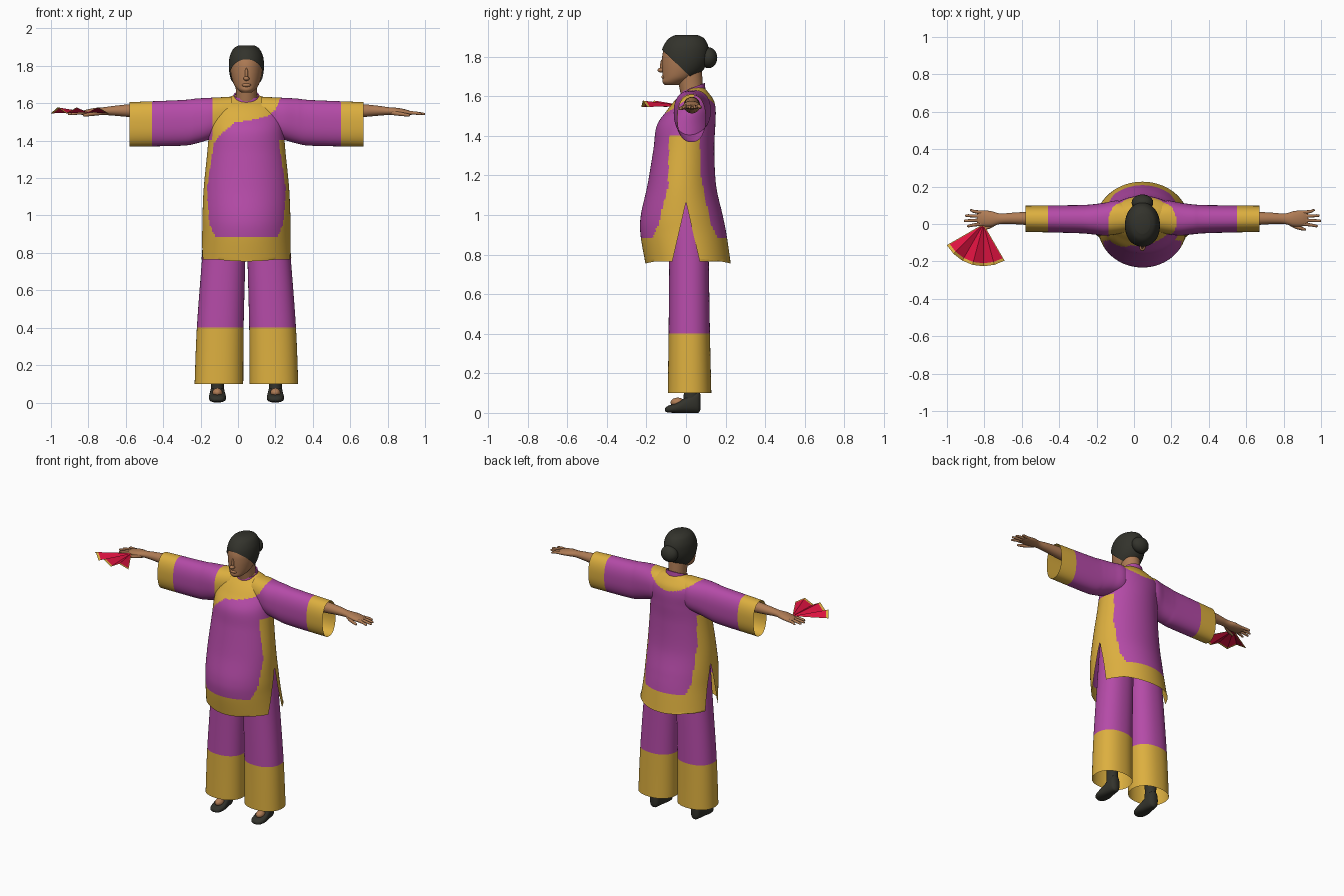
import bpy, bmesh, math
from mathutils import Vector

if "Cube" in bpy.data.objects:
    bpy.data.objects.remove(bpy.data.objects["Cube"])

CX = 0.045  # body axis; the fan makes the figure asymmetric


def material(name, rgb):
    m = bpy.data.materials.new(name)
    m.use_nodes = True
    m.diffuse_color = (*rgb, 1)
    m.node_tree.nodes["Principled BSDF"].inputs["Base Color"].default_value = (*rgb, 1)
    return m


PURPLE = material("purple silk", (0.46, 0.07, 0.39))
GOLD = material("gold trim", (0.72, 0.43, 0.05))
SKIN = material("skin", (0.43, 0.2, 0.09))
DARK = material("black hair", (0.033, 0.033, 0.025))
RED = material("red fan", (0.72, 0.006, 0.05))


def finish(name, bm, mats, rule=None, smooth=True):
    bmesh.ops.recalc_face_normals(bm, faces=bm.faces)
    if rule:
        for f in bm.faces:
            f.material_index = int(rule(f.calc_center_median()))
    me = bpy.data.meshes.new(name)
    bm.to_mesh(me)
    bm.free()
    for m in mats:
        me.materials.append(m)
    ob = bpy.data.objects.new(name, me)
    bpy.context.collection.objects.link(ob)
    if smooth:
        bpy.ops.object.select_all(action='DESELECT')
        ob.select_set(True)
        bpy.context.view_layer.objects.active = ob
        bpy.ops.object.shade_smooth_by_angle(angle=math.radians(50))
    return ob


def spline(keys, steps):
    """Catmull-Rom interpolation through rows of numbers."""
    rows = []
    for i in range(len(keys) - 1):
        p = [keys[max(0, min(len(keys) - 1, i + k))] for k in (-1, 0, 1, 2)]
        for j in range(steps):
            t = j / steps
            rows.append([b + 0.5 * t * (c - a + t * (2*a - 5*b + 4*c - d + t * (3*(b - c) + d - a)))
                         for a, b, c, d in zip(*p)])
    return rows + [list(keys[-1])]


def loft(rings, n=32, power=1.0, caps=False):
    """Skin over superellipse rings given as (centre, u, v)."""
    bm = bmesh.new()
    loops = []
    for c, u, v in rings:
        loop = []
        for i in range(n):
            a = math.tau * i / n
            ca, sa = [math.copysign(abs(q) ** power, q) for q in (math.cos(a), math.sin(a))]
            loop.append(bm.verts.new(Vector(c) + Vector(u) * ca + Vector(v) * sa))
        loops.append(loop)
    for a, b in zip(loops, loops[1:]):
        for i in range(n):
            j = (i + 1) % n
            bm.faces.new((a[i], a[j], b[j], b[i]))
    if caps:
        bm.faces.new(loops[0])
        bm.faces.new(loops[-1])
    return bm


def upright(keys, steps=6, x=CX, grow=0.0, **kw):
    """Loft along z from (z, front, back, half width, x offset)."""
    return loft([((x + r[4] if len(r) > 4 else x, (r[1] + r[2]) / 2, r[0]), (r[3] + grow, 0, 0),
                  (0, (r[2] - r[1]) / 2 + grow, 0)) for r in spline(keys, steps)], **kw)


def sideways(keys, s, steps=6, **kw):
    """Loft along x from (distance, y, z, half depth, half height)."""
    return loft([((CX + s * d, y, z), (0, hy, 0), (0, 0, hz))
                 for d, y, z, hy, hz in spline(keys, steps)], **kw)


def cut(bm, co, no, clear=False):
    bmesh.ops.bisect_plane(bm, geom=bm.verts[:] + bm.edges[:] + bm.faces[:],
                           plane_co=co, plane_no=no, clear_inner=clear)


def ball(name, centre, size, mat):
    bm = bmesh.new()
    bmesh.ops.create_uvsphere(bm, u_segments=20, v_segments=12, radius=1)
    for v in bm.verts:
        v.co = Vector(centre) + v.co * Vector(size)
    return finish(name, bm, [mat])


def lookup(points, x):
    for (x0, y0), (x1, y1) in zip(points, points[1:]):
        if x <= x1:
            return y0 + (y1 - y0) * max(0, (x - x0) / (x1 - x0))
    return points[-1][1]


# Jacket colour rules
YOKE = [(-.187, 1.37), (-.133, 1.44), (-.06, 1.497), (.043, 1.513), (.123, 1.535), (.155, 1.567), (.182, 1.626)]
BAND_FRONT = [(.89, -.17), (.95, -.14), (1.15, -.09), (1.4, -.085)]
BAND_BACK = [(.89, .16), (.95, .125), (1.2, .075), (1.4, .07)]


def yoke(p):
    x = p.x - CX
    if abs(x) > 0.182:
        return False
    return p.z > (lookup(YOKE, x) if p.y < 0.04 else 1.555 + 0.07 * (x / 0.17) ** 2)


def trim(p):
    band = p.z < 1.4 and lookup(BAND_FRONT, p.z) < p.y < lookup(BAND_BACK, p.z)
    return p.z < 0.885 or band or yoke(p)


# Jacket body with side slits
TOP = 1.065
body = upright([(.755, -.205, .226, .25), (.9, -.23, .205, .238), (1.0, -.228, .185, .235),
                (1.15, -.195, .152, .228), (1.33, -.165, .143, .21), (1.45, -.148, .148, .2),
                (1.53, -.095, .15, .195), (1.58, -.055, .14, .178), (1.62, -.01, .112, .125),
                (1.645, .01, .09, .06)], steps=9, n=128)
cut(body, (0, 0, 0.885), (0, 0, 1))
for s in (-1, 1):
    cut(body, (0, 0, TOP), (0, 1, s * 0.23))
gap = [f for f in body.faces if abs(f.calc_center_median().y) < 0.23 * (TOP - f.calc_center_median().z)]
bmesh.ops.delete(body, geom=gap, context='FACES')
for v in body.verts:
    if v.co.z < 0.76:
        v.co.z += 0.025 * ((v.co.x - CX) / 0.25) ** 2
finish("jacket_body", body, [PURPLE, GOLD], trim)

# Stand collar and neck
finish("collar", loft([((CX, .035, 1.59), (.078, 0, 0), (0, .066, .015)),
                       ((CX, .035, 1.645), (.068, 0, 0), (0, .06, .022)),
                       ((CX, .035, 1.643), (.06, 0, 0), (0, .052, .022))]), [PURPLE])
finish("neck", upright([(1.58, -.02, .085, .057), (1.65, -.035, .085, .056), (1.73, -.05, .08, .06)]), [SKIN])

# Head, with hair as a slightly larger shell trimmed along the hairline
HEAD = [(1.658, -.108, -.03, .028), (1.672, -.119, .0, .046), (1.695, -.118, .04, .064),
        (1.73, -.12, .078, .077), (1.77, -.121, .1, .085), (1.81, -.119, .108, .087),
        (1.85, -.107, .105, .081), (1.885, -.08, .085, .062), (1.902, -.045, .05, .034)]
finish("head", upright(HEAD, n=40, caps=True), [SKIN])
hair = upright(HEAD, n=48, grow=0.007, caps=True)
for v in hair.verts:
    v.co.z += 0.008 * max(0, (v.co.z - 1.8) / 0.1)
cut(hair, (0, 0, 1.72), (0, 0.95, 1), clear=True)
finish("hair", hair, [DARK])
ball("hair_bun", (CX, .114, 1.795), (.058, .044, .053), DARK)
ball("nose_bridge", (CX, -.117, 1.755), (.009, .014, .035), SKIN)
ball("nose_tip", (CX, -.126, 1.732), (.016, .018, .012), SKIN)
ball("lips", (CX, -.113, 1.697), (.024, .012, .01), SKIN)

for s, side in ((-1, "right"), (1, "left")):
    # Sleeve with gold cuff
    sleeve = sideways([(.08, .035, 1.53, .08, .105), (.14, .035, 1.527, .09, .105), (.2, .026, 1.517, .088, .112),
                       (.27, .025, 1.505, .08, .12), (.35, .026, 1.495, .075, .122), (.625, .028, 1.487, .07, .119)],
                      s, steps=10, n=64, power=0.85)
    cut(sleeve, (CX + s * 0.505, 0, 0), (1, 0, 0))
    finish(side + "_sleeve", sleeve, [PURPLE, GOLD], lambda p: abs(p.x - CX) > 0.505 or yoke(p))

    # Forearm, palm, fingers and thumb
    finish(side + "_arm", sideways([(.45, .03, 1.555, .042, .042), (.6, .03, 1.56, .036, .036),
                                    (.7, .03, 1.56, .03, .027), (.76, .028, 1.558, .028, .021),
                                    (.81, .028, 1.555, .041, .02), (.855, .03, 1.55, .042, .016),
                                    (.885, .03, 1.547, .036, .008)], s, n=20, caps=True), [SKIN])
    for i, tip in enumerate((.938, .955, .948, .922)):
        y = 0.001 + 0.02 * i
        spread = 0.008 * (i - 1.5)
        finish(f"{side}_finger_{i + 1}", sideways([(.85, y, 1.55, .01, .01), (.9, y + spread / 2, 1.548, .0085, .009),
                                                   (tip - .008, y + spread, 1.543, .007, .007),
                                                   (tip, y + spread, 1.542, .003, .003)],
                                                  s, steps=3, n=10, caps=True), [SKIN])
    finish(side + "_thumb", sideways([(.775, .01, 1.55, .012, .013), (.82, -.015, 1.543, .011, .011),
                                      (.865, -.028, 1.537, .008, .008), (.875, -.03, 1.536, .003, .003)],
                                     s, steps=3, n=10, caps=True), [SKIN])

    # Wide trouser leg with gold lower band
    leg = upright([(.1, -.092, .128, .13, s * .147), (.4, -.088, .121, .125, s * .14),
                   (.76, -.085, .115, .116, s * .122), (1.0, -.085, .11, .108, s * .11),
                   (1.14, -.08, .1, .095, s * .105)], n=48, power=0.9)
    cut(leg, (0, 0, 0.4), (0, 0, 1))
    finish(side + "_trouser_leg", leg, [PURPLE, GOLD], lambda p: p.z < 0.4)

    # Shoe, ankle and bare instep
    fx = CX + s * 0.155
    shoe = [(-.105, .015, .008, .024), (-.09, .036, .002, .036), (-.05, .046, 0, .05), (0, .041, 0, .08),
            (.045, .036, 0, .11), (.065, .028, .002, .11), (.074, .012, .02, .09)]
    finish(side + "_shoe", loft([((fx, y, (lo + hi) / 2), (hx, 0, 0), (0, 0, (hi - lo) / 2))
                                 for y, hx, lo, hi in spline(shoe, 4)], n=24, power=0.8, caps=True), [DARK])
    finish(side + "_ankle", upright([(.05, -.015, .07, .036), (.13, -.01, .066, .034), (.28, -.015, .075, .04)],
                                    x=fx, n=20, caps=True), [DARK])
    ball(side + "_instep", (fx, -.042, .053), (.027, .036, .024), SKIN)

# Pleated fan with a gold rim
fan = bmesh.new()
PLEATS = 6
spokes = []
for i in range(PLEATS + 1):
    a = math.radians(210 + 90 * i / PLEATS)
    lift = 0.026 if i % 2 else -0.006
    spokes.append([fan.verts.new((-.805 + r * math.cos(a), r * math.sin(a), 1.552 + lift * r / 0.226))
                   for r in (.008, .21, .226)])
for a, b in zip(spokes, spokes[1:]):
    for k in (0, 1):
        fan.faces.new((a[k], a[k + 1], b[k + 1], b[k])).material_index = k
for a, b in ((spokes[0], 1), (spokes[-1], -1)):  # gold guard sticks on both edges
    base, tip = a[0].co, a[2].co
    off = Vector((0, 0, 1)).cross(tip - base).normalized() * 0.007 * b
    up = Vector((0, 0, 0.002))
    f = fan.faces.new([fan.verts.new(p + up) for p in (base, tip, tip + off, base + off)])
    f.material_index = 1
finish("hand_fan", fan, [RED, GOLD], smooth=False)
